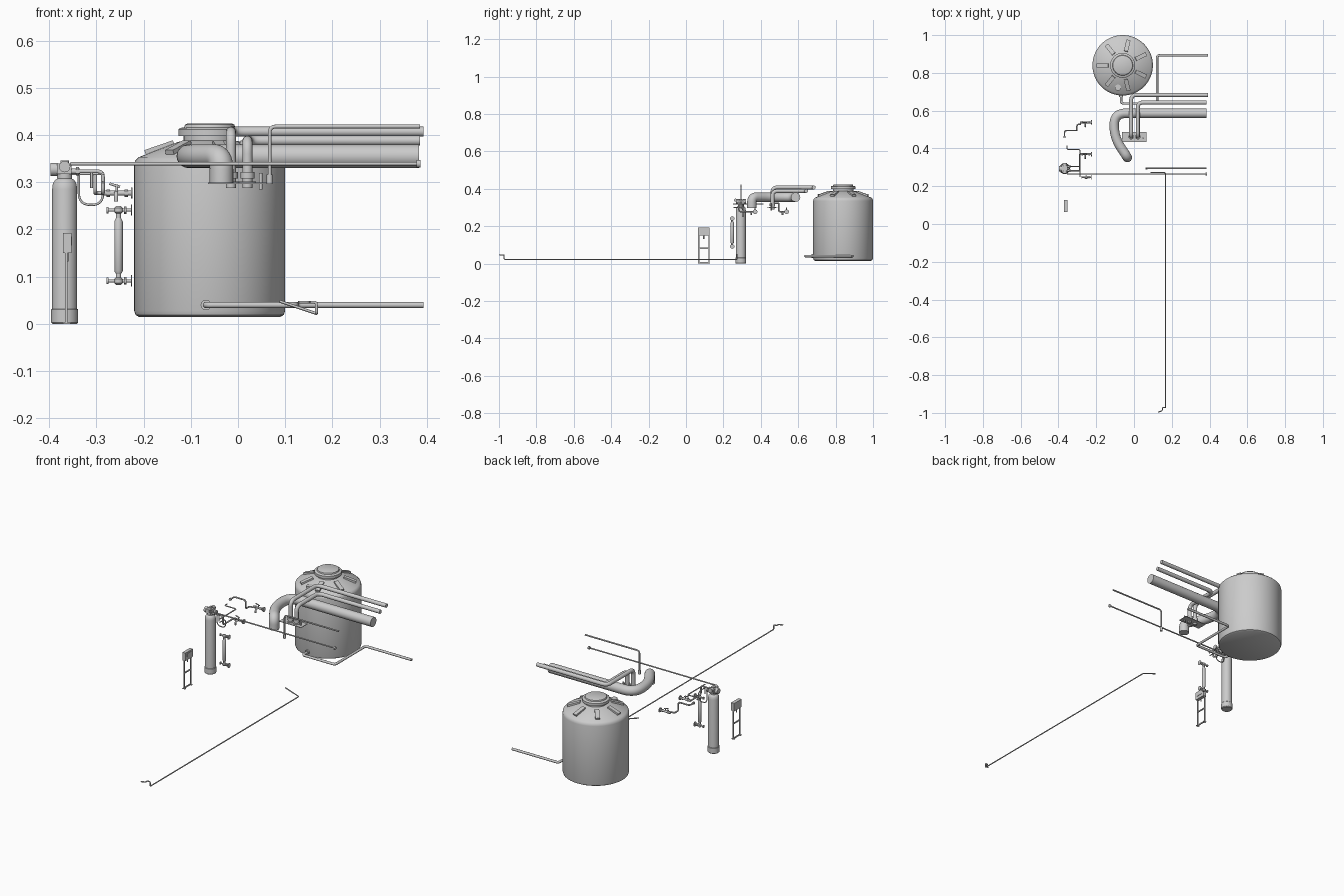
import bpy, bmesh, math
from mathutils import Vector, Matrix

if "Cube" in bpy.data.objects:
    bpy.data.objects.remove(bpy.data.objects["Cube"])


def finish(name, bm, angle=35):
    bmesh.ops.recalc_face_normals(bm, faces=bm.faces)
    me = bpy.data.meshes.new(name)
    bm.to_mesh(me)
    bm.free()
    ob = bpy.data.objects.new(name, me)
    bpy.context.collection.objects.link(ob)
    bpy.ops.object.select_all(action='DESELECT')
    ob.select_set(True)
    bpy.context.view_layer.objects.active = ob
    bpy.ops.object.shade_smooth_by_angle(angle=math.radians(angle))
    return ob


def lathe(name, profile, loc, sides=48, axis=(0, 0, 1)):
    """Spin (radius, height) pairs about an axis, closing both ends."""
    bm = bmesh.new()
    m = Matrix.Translation(loc) @ Vector((0, 0, 1)).rotation_difference(Vector(axis)).to_matrix().to_4x4()
    rings = [[bm.verts.new(m @ Vector((r * math.cos(2 * math.pi * i / sides),
                                       r * math.sin(2 * math.pi * i / sides), h)))
              for i in range(sides)] for r, h in profile]
    for a, b in zip(rings, rings[1:]):
        for i in range(sides):
            j = (i + 1) % sides
            bm.faces.new((a[i], a[j], b[j], b[i]))
    bm.faces.new(rings[0][::-1])
    bm.faces.new(rings[-1])
    return finish(name, bm)


def disc(name, start, axis, length, r, sides=20):
    return lathe(name, [(r, 0), (r, length)], start, sides, axis)


def box(name, lo, hi, rot=None):
    lo, hi = Vector(lo), Vector(hi)
    bm = bmesh.new()
    bmesh.ops.create_cube(bm, size=1)
    m = Matrix.Translation((lo + hi) / 2) @ Matrix.Diagonal((*(hi - lo), 1))
    bm.transform(rot @ m if rot else m)
    return finish(name, bm)


def tube(name, pts, r, bend=0.0, sides=12, steps=6):
    """Pipe along a path, with corners rounded by the bend length."""
    pts = [Vector(p) for p in pts]
    path = [pts[0]]
    for a, b, c in zip(pts, pts[1:], pts[2:]):
        d = min(bend, (a - b).length * .49, (c - b).length * .49)
        p, q = b + (a - b).normalized() * d, b + (c - b).normalized() * d
        path += [p * (1 - t) ** 2 + b * 2 * t * (1 - t) + q * t * t
                 for t in [i / steps for i in range(steps + 1)]] if d else [b]
    path.append(pts[-1])
    bm = bmesh.new()
    rings, side = [], None
    for i, p in enumerate(path):
        t1 = (p - path[i - 1]).normalized() if i else (path[1] - p).normalized()
        t2 = (path[i + 1] - p).normalized() if i < len(path) - 1 else t1
        tan = (t1 + t2).normalized()
        side = tan.orthogonal() if side is None else side - tan * side.dot(tan)
        side.normalize()
        up = tan.cross(side)
        rings.append([bm.verts.new(p + r * (side * math.cos(2 * math.pi * k / sides)
                                            + up * math.sin(2 * math.pi * k / sides))) for k in range(sides)])
    for a, b in zip(rings, rings[1:]):
        for k in range(sides):
            j = (k + 1) % sides
            bm.faces.new((a[k], a[j], b[j], b[k]))
    bm.faces.new(rings[0][::-1])
    bm.faces.new(rings[-1])
    return finish(name, bm, 50)


# Storage tank with conical shoulder and screw lid
TX, TY = -.06, .84
lathe("storage_tank", [(.150, .015), (.157, .019), (.16, .028), (.16, .335), (.158, .345), (.15, .353),
                       (.068, .385), (.055, .388), (.055, .400)], (TX, TY, 0), 64)
lathe("tank_lid", [(.066, .398), (.066, .412), (.062, .415), (.054, .416), (.052, .422), (.048, .424)],
      (TX, TY, 0))
for i in range(7):
    rot = (Matrix.Translation((TX, TY, 0)) @ Matrix.Rotation(math.radians(180 + i * 360 / 7), 4, 'Z')
           @ Matrix.Translation((.108, 0, .372)) @ Matrix.Rotation(math.radians(19), 4, 'Y'))
    box(f"tank_rib_{i}", (-.034, -.011, -.008), (.03, .011, .006), rot)
disc("tank_port", (-.085, .722, .35), (0, 0, 1), .022, .016)

# Outlet pipe at the tank foot
tube("tank_outlet_pipe", [(-.068, .70, .04), (-.068, .638, .04), (.122, .638, .04), (.122, .893, .04),
                          (.393, .893, .04)], .0065, .015)
disc("outlet_collar", (-.068, .672, .04), (0, 1, 0), .02, .011)

# Large duct and two smaller risers through the mounting plate
tube("large_duct", [(.383, .586, .355), (-.105, .586, .355), (-.105, .46, .355), (-.035, .352, .355),
                    (-.035, .352, .298)], .025, .07, 24, 10)
box("riser_plate", (-.063, .434, .296), (.066, .488, .299))
for n, x, y, z, end in (("left", -.015, .683, .407, .393), ("right", .02, .643, .388, .385)):
    tube(f"riser_pipe_{n}", [(x, .462, .288), (x, .462, z), (x, y, z), (end, y, z)], .0105, .028, 16)
    disc(f"riser_collar_{n}", (x, .462, .308), (0, 0, 1), .014, .0145)
    disc(f"riser_foot_{n}", (x, .462, .298), (0, 0, 1), .004, .018)
tube("riser_drain", [(.048, .455, .32), (.048, .455, .285)], .004)

# Thin overhead pipes
tube("upper_feed_pipe", [(.067, .294, .298), (.067, .294, .418), (.385, .294, .418)], .004, .014)
disc("feed_nozzle", (.067, .294, .296), (0, 0, 1), .02, .0065)
tube("lower_feed_pipe", [(-.355, .265, .339), (.385, .265, .339)], .0035)
disc("lower_feed_cap", (.378, .265, .339), (1, 0, 0), .008, .008)

# Pressure cylinder with control head
CX, CY = -.367, .293
lathe("pressure_cylinder", [(.028, .002), (.0265, .03), (.0265, .285), (.025, .297), (.02, .305), (.012, .309),
                            (.012, .316)], (CX, CY, 0), 32)
lathe("cylinder_boot", [(.026, 0), (.0285, .003), (.0285, .03), (.027, .032)], (CX, CY, 0), 32)
disc("head_neck", (CX, CY, .308), (0, 0, 1), .012, .016)
box("control_head", (-.383, .273, .317), (-.352, .315, .34))
disc("head_dial", (-.397, CY, .327), (1, 0, 0), .015, .014)
for n, y in (("front", .268), ("back", .306)):
    disc(f"head_motor_{n}", (-.367, y, .333), (0, 1, 0), .016, .012)
disc("head_cap", (-.367, CY, .338), (0, 0, 1), .008, .009)
for n, y in (("in", .283), ("out", .305)):
    tube(f"head_port_{n}", [(-.355, y, .323), (-.335, y, .323)], .006)
    disc(f"port_nut_{n}", (-.343, y, .323), (1, 0, 0), .006, .009, 6)

# Tubing between head, gauge and taps
tube("head_supply", [(-.335, .283, .323), (-.286, .283, .323), (-.286, .283, .277), (-.286, .37, .277)],
     .004, .012)
tube("head_loop", [(-.337, .305, .323), (-.337, .305, .252), (-.286, .305, .252), (-.286, .305, .30),
                   (-.286, .255, .30)], .0025, .025)
tube("cross_tube", [(-.286, .25, .318), (-.286, .395, .318), (-.355, .395, .318), (-.355, .415, .318)],
     .003, .01)
tube("short_drop", [(-.31, .283, .323), (-.31, .283, .288)], .003)
tube("rear_tube", [(-.368, .46, .322), (-.368, .495, .322), (-.302, .495, .322), (-.302, .495, .277),
                   (-.302, .528, .277), (-.28, .528, .277)], .004, .012)
disc("rear_tube_end", (-.368, .458, .322), (0, 1, 0), .006, .007)


# Taps with wall flange, lever and spout
def tap(name, y, z=.277):
    tube(name + "_body", [(-.286, y, z), (-.225, y, z)], .0055)
    disc(name + "_flange", (-.227, y, z), (1, 0, 0), .004, .012)
    for i, x in enumerate((-.278, -.24)):
        disc(f"{name}_nut_{i}", (x, y, z), (1, 0, 0), .007, .008, 6)
    tube(name + "_stem", [(-.257, y, z), (-.257, y, z + .018)], .0028)
    tube(name + "_lever", [(-.272, y, z + .02), (-.25, y, z + .013)], .0028)
    tube(name + "_spout", [(-.258, y, z), (-.258, y - .022, z), (-.258, y - .022, z - .018)], .0045, .012)


tap("near_tap", .37)
tap("rear_tap", .538)

# Vertical flow gauge with a valve at each end
GX, GY = -.253, .247
lathe("flow_gauge", [(.005, .105), (.009, .112), (.009, .217), (.005, .225)], (GX, GY, 0), 20)
for n, z in (("lower", .091), ("upper", .241)):
    tube(f"gauge_{n}_pipe", [(-.276, GY, z), (-.226, GY, z)], .0035)
    tube(f"gauge_{n}_stem", [(GX, GY, z), (GX, GY, z + (.02 if z < .2 else -.02))], .0055)
    lathe(f"gauge_{n}_valve", [(.004, -.009), (.0095, -.004), (.0095, .004), (.004, .009)], (GX, GY, z), 16)
    disc(f"gauge_{n}_knob", (-.278, GY, z), (1, 0, 0), .004, .007)
    disc(f"gauge_{n}_nut", (-.241, GY, z), (1, 0, 0), .005, .008, 6)
    disc(f"gauge_{n}_flange", (-.227, GY, z), (1, 0, 0), .003, .012)

# Control panel on a light stand
box("panel_box", (-.371, .064, .15), (-.353, .126, .192))
box("panel_screen", (-.354, .078, .166), (-.351, .112, .185))
tube("panel_cable_gland", [(-.362, .095, .152), (-.362, .095, .132)], .003)
for i, y in enumerate((.068, .122)):
    box(f"stand_leg_{i}", (-.366, y - .003, 0), (-.361, y + .003, .152))
    box(f"stand_foot_{i}", (-.371, y - .005, 0), (-.355, y + .005, .003))
for i, z in enumerate((.004, .082)):
    box(f"stand_rail_{i}", (-.366, .066, z - .003), (-.361, .124, z + .003))

# Long thin floor line, turned up at both ends
tube("floor_line", [(.088, .272, .048), (.166, .272, .022), (.166, -.972, .022), (.166, -.972, .046),
                    (.15, -.972, .046), (.15, -.988, .046), (.128, -.996, .046)], .003, .006, 8)
